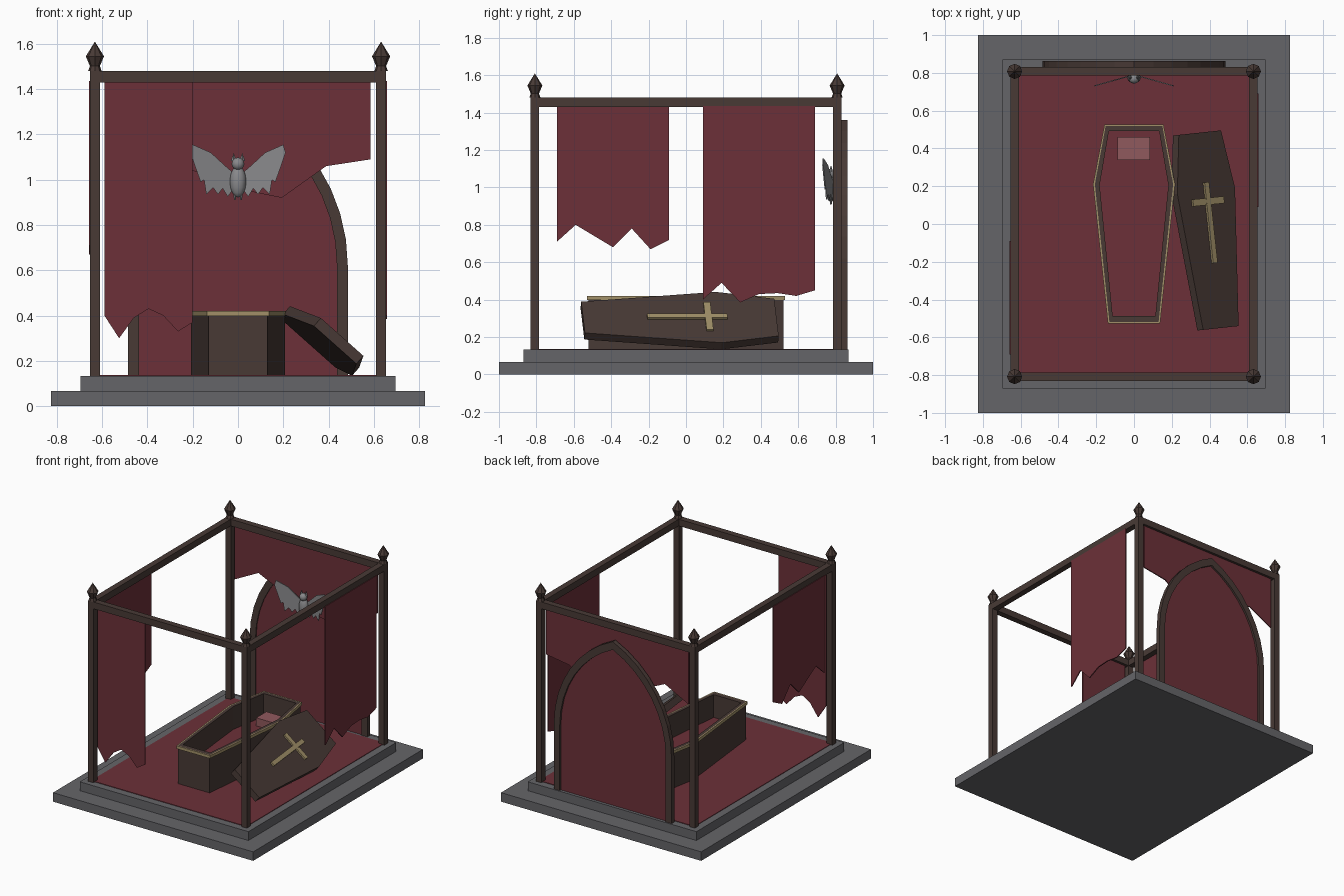
import bpy, bmesh, math
from mathutils import Matrix, Vector

if "Cube" in bpy.data.objects:
    bpy.data.objects.remove(bpy.data.objects["Cube"])


def material(name, r, g, b):
    m = bpy.data.materials.new(name)
    m.diffuse_color = (r, g, b, 1)
    m.use_nodes = True
    m.node_tree.nodes["Principled BSDF"].inputs["Base Color"].default_value = m.diffuse_color
    return m


STONE = material("stone", 0.13, 0.13, 0.14)
WOOD = material("dark_wood", 0.065, 0.042, 0.036)
RED = material("red_cloth", 0.15, 0.03, 0.04)
GOLD = material("old_gold", 0.36, 0.28, 0.14)
PINK = material("pillow_cloth", 0.28, 0.10, 0.11)
GREY = material("bat_grey", 0.25, 0.25, 0.26)


def finish(name, bm, mat, matrix=None, smooth=False):
    bmesh.ops.recalc_face_normals(bm, faces=bm.faces)
    if matrix is not None:
        bm.transform(matrix)
    for f in bm.faces:
        f.smooth = smooth
    me = bpy.data.meshes.new(name)
    bm.to_mesh(me)
    bm.free()
    ob = bpy.data.objects.new(name, me)
    bpy.context.collection.objects.link(ob)
    me.materials.append(mat)
    return ob


def box(name, x0, x1, y0, y1, z0, z1, mat, matrix=None):
    return prism(name, [(x0, y0), (x1, y0), (x1, y1), (x0, y1)], z0, z1, mat, matrix)


def prism(name, pts, d0, d1, mat, matrix=None):
    """Closed outline extruded along z, then placed by matrix."""
    bm = bmesh.new()
    f = bm.faces.new([bm.verts.new((x, y, d0)) for x, y in pts])
    ext = bmesh.ops.extrude_face_region(bm, geom=[f])
    vs = [v for v in ext["geom"] if isinstance(v, bmesh.types.BMVert)]
    bmesh.ops.translate(bm, verts=vs, vec=(0, 0, d1 - d0))
    return finish(name, bm, mat, matrix)


def ring(name, outer, inner, z0, z1, mat):
    """Walls between two outlines."""
    bm = bmesh.new()
    loops = [[bm.verts.new((x, y, z)) for x, y in pts]
             for pts, z in ((outer, z0), (outer, z1), (inner, z1), (inner, z0))]
    n = len(outer)
    for k in range(4):
        a, b = loops[k], loops[(k + 1) % 4]
        for i in range(n):
            j = (i + 1) % n
            bm.faces.new((a[i], a[j], b[j], b[i]))
    return finish(name, bm, mat)


def cone(name, r1, r2, z0, z1, seg, mat, x=0, y=0):
    bm = bmesh.new()
    bmesh.ops.create_cone(bm, cap_ends=True, segments=seg, radius1=r1, radius2=r2, depth=z1 - z0)
    return finish(name, bm, mat, Matrix.Translation((x, y, (z0 + z1) / 2)))


def ball(name, loc, scale, mat):
    bm = bmesh.new()
    bmesh.ops.create_uvsphere(bm, u_segments=12, v_segments=8, radius=1)
    return finish(name, bm, mat, Matrix.Translation(loc) @ Matrix.Diagonal((*scale, 1)), True)


# outline (x, z) standing upright facing y / outline (y, z) facing x
XZ = Matrix(((1, 0, 0, 0), (0, 0, 1, 0), (0, 1, 0, 0), (0, 0, 0, 1)))
YZ = Matrix(((0, 0, 1, 0), (1, 0, 0, 0), (0, 1, 0, 0), (0, 0, 0, 1)))

# stepped plinth and carpet
box("lower_step", -0.825, 0.825, -1, 1, 0, 0.067, STONE)
box("upper_step", -0.695, 0.695, -0.87, 0.87, 0.067, 0.133, STONE)
box("carpet", -0.64, 0.64, -0.815, 0.815, 0.133, 0.137, RED)

# canopy frame with finials
PX, PY, H = 0.632, 0.808, 0.0225
for sx in (-1, 1):
    for sy in (-1, 1):
        x, y = sx * PX, sy * PY
        box("post", x - H, x + H, y - H, y + H, 0.133, 1.43, WOOD)
        cone("finial_base", 0.03, 0.022, 1.48, 1.502, 8, WOOD, x, y)
        cone("finial_bulb", 0.022, 0.04, 1.502, 1.545, 8, WOOD, x, y)
        cone("finial_tip", 0.04, 0, 1.545, 1.61, 8, WOOD, x, y)
    box("side_rail", sx * PX - H, sx * PX + H, -PY - H, PY + H, 1.43, 1.48, WOOD)
for sy in (-1, 1):
    box("cross_rail", -PX + H, PX - H, sy * PY - H, sy * PY + H, 1.43, 1.48, WOOD)


# tattered drapes: evenly spaced hem heights
def drape(name, a, b, hem, d, axes):
    n = len(hem) - 1
    pts = [(a + (b - a) * i / n, z) for i, z in enumerate(hem)] + [(b, 1.435), (a, 1.435)]
    prism(name, pts, d - 0.004, d + 0.004, RED, axes)


drape("front_drape", -0.59, -0.2, (0.40, 0.30, 0.39, 0.43, 0.40, 0.33, 0.37), -0.808, XZ)
drape("back_drape", -0.59, 0.585, (1.03, 1.13, 1.04, 0.96, 0.92, 1.06, 1.09), 0.808, XZ)
drape("left_drape", -0.69, -0.09, (0.71, 0.80, 0.74, 0.68, 0.78, 0.67, 0.72), -0.655, YZ)
drape("right_drape", 0.09, 0.69, (0.40, 0.49, 0.385, 0.43, 0.435, 0.42, 0.45), 0.655, YZ)


# pointed arch at the back
def arch(half, apex, spring=0.62, n=8):
    rise = apex - spring
    c = (rise ** 2 - half ** 2) / (2 * half)
    top = math.atan2(rise, c)
    right = [(half, 0.133)] + [((half + c) * math.cos(top * i / n) - c,
                                spring + (half + c) * math.sin(top * i / n)) for i in range(n)]
    return right + [(0, apex)] + [(-x, z) for x, z in reversed(right)]


inner_arch = arch(0.437, 1.30)
prism("arch_frame", arch(0.485, 1.36) + inner_arch[::-1], 0.83, 0.863, WOOD, XZ)
prism("arch_panel", inner_arch, 0.838, 0.848, RED, XZ)


# coffin
def hexa(head, shoulder, foot, y1, ys, y0):
    return [(head, y1), (-head, y1), (-shoulder, ys), (-foot, y0), (foot, y0), (shoulder, ys)]


body = hexa(0.15, 0.207, 0.13, 0.52, 0.21, -0.52)
cavity = hexa(0.133, 0.182, 0.113, 0.493, 0.205, -0.487)
ring("coffin_walls", body, cavity, 0.133, 0.42, WOOD)
prism("coffin_lining", cavity, 0.14, 0.25, RED)
ring("coffin_gold_rim", hexa(0.156, 0.217, 0.138, 0.528, 0.21, -0.528), body, 0.398, 0.42, GOLD)
box("pillow", -0.088, 0.085, 0.34, 0.46, 0.25, 0.31, PINK)

# lid leaning on the coffin, with cross
lean = (Matrix.Translation((0.389, -0.035, 0.288)) @ Matrix.Rotation(0.107, 4, 'Z')
        @ Matrix.Rotation(math.radians(41.5), 4, 'Y'))
prism("coffin_lid", hexa(0.15, 0.205, 0.126, 0.52, 0.21, -0.52), -0.0235, 0.0235, WOOD, lean)
box("cross_upright", -0.016, 0.016, -0.175, 0.255, 0.0235, 0.036, GOLD, lean)
box("cross_bar", -0.11, 0.11, 0.135, 0.172, 0.0235, 0.035, GOLD, lean)

# bat
BY = 0.775
ball("bat_body", (0, BY, 0.992), (0.036, 0.03, 0.07), GREY)
ball("bat_head", (0, BY - 0.006, 1.07), (0.028, 0.026, 0.028), GREY)
wing = [(0.02, 1.03), (0.055, 1.06), (0.12, 1.12), (0.2, 1.155), (0.21, 1.12), (0.19, 1.06),
        (0.165, 0.99), (0.15, 1.0), (0.14, 0.935), (0.11, 0.965), (0.088, 0.935),
        (0.068, 0.962), (0.045, 0.925), (0.02, 0.96)]
for s in (-1, 1):
    cone("bat_ear", 0.012, 0, 1.083, 1.118, 4, GREY, s * 0.019, BY)
    cone("bat_foot", 0.004, 0.009, 0.91, 0.945, 6, GREY, s * 0.014, BY)
    sweep = Matrix(((s, 0, 0, 0), (-0.28, 0, 1, 0.79), (0, 1, 0, 0), (0, 0, 0, 1)))
    prism("bat_wing", wing, -0.003, 0.003, GREY, sweep)
